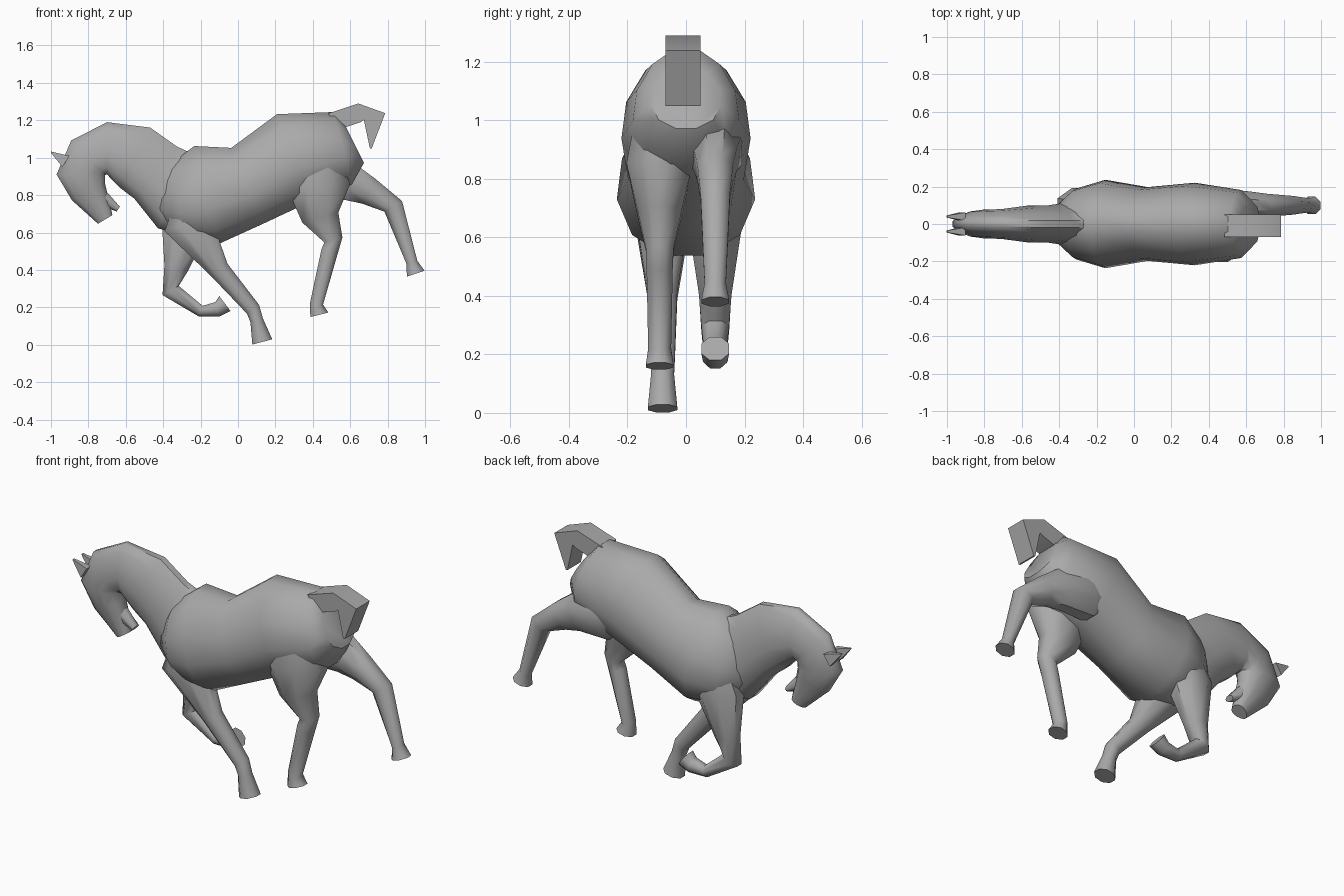
import bpy, bmesh, math
from mathutils import Vector

if "Cube" in bpy.data.objects:
    bpy.data.objects.remove(bpy.data.objects["Cube"], do_unlink=True)

grey = (.4, .4, .4, 1)
coat = bpy.data.materials.new("plain_grey")
coat.use_nodes = True
coat.diffuse_color = grey
coat.node_tree.nodes["Principled BSDF"].inputs["Base Color"].default_value = grey


def cross_section(bm, middle, tangent, radius, width, sides, egg):
    """Ring square to the path; egg makes its underside wider than its top."""
    up = Vector((tangent.z, 0, -tangent.x)) * radius
    across = Vector((0, width, 0))
    half_step = math.pi / sides
    ring = []
    for i in range(sides):
        angle = half_step * (2 * i + 1)
        swell = 1 - egg * math.cos(angle)
        offset = up * math.cos(angle) + across * math.sin(angle) * swell
        ring.append(bm.verts.new(middle + offset / math.cos(half_step)))
    return ring


def limb(name, path, y=0, ratio=.55, padding=.02, sides=8, egg=0):
    """Skin a side-on path of (x, z, radius); the width follows the radius."""
    bm = bmesh.new()
    middles = [Vector((x, y, z)) for x, z, radius in path]
    rings = []
    for i, (x, z, radius) in enumerate(path):
        before = middles[max(i - 1, 0)]
        after = middles[min(i + 1, len(path) - 1)]
        tangent = (after - before).normalized()
        width = padding + ratio * radius
        rings.append(cross_section(bm, middles[i], tangent, radius, width, sides, egg))
    for first, second in zip(rings, rings[1:]):
        for i in range(sides):
            j = (i + 1) % sides
            bm.faces.new((first[i], first[j], second[j], second[i]))
    bm.faces.new(rings[0])
    bm.faces.new(rings[-1])
    bmesh.ops.recalc_face_normals(bm, faces=bm.faces)
    mesh = bpy.data.meshes.new(name)
    bm.to_mesh(mesh)
    bm.free()
    mesh.materials.append(coat)
    part = bpy.data.objects.new(name, mesh)
    bpy.context.collection.objects.link(part)
    bpy.ops.object.select_all(action='DESELECT')
    part.select_set(True)
    bpy.context.view_layer.objects.active = part
    bpy.ops.object.shade_smooth_by_angle(angle=math.radians(50))


# Trunk, from rump to chest
limb("trunk", [(.62, 1.08, .12), (.56, 1.05, .2), (.3, 1, .25), (.05, .85, .22),
               (-.17, .8, .27), (-.32, .76, .21), (-.42, .75, .09)],
     ratio=.75, padding=.025, sides=12, egg=.15)

# Arched neck and lowered head, from shoulders to muzzle
limb("neck_and_head", [(-.2, .8, .24), (-.33, .82, .22), (-.44, .92, .18),
                       (-.55, 1, .18), (-.7, 1.05, .14), (-.8, 1, .13),
                       (-.84, .91, .13), (-.8, .82, .1), (-.71, .67, .045)],
     ratio=.4, sides=12, egg=.25)
limb("lower_jaw", [(-.75, .8, .05), (-.64, .725, .015)], ratio=.4)

# Ears
for side, label in ((1, "left"), (-1, "right")):
    limb(label + "_ear", [(-.92, .98, .035), (-1, 1.03, .003)],
         y=side * .04, ratio=.5, padding=.004, sides=4)

# Raised, square-cut tail
limb("tail", [(.5, 1.19, .05), (.65, 1.24, .05), (.73, 1.22, .06), (.71, 1.05, .005)],
     y=-.01, ratio=0, padding=.06, sides=4)

# Legs, each from inside the trunk down to the sole of the hoof
limb("front_right_leg", [(-.24, .8, .08), (-.27, .65, .13), (-.1, .4, .055), (.08, .19, .04),
                         (.1, .13, .035), (.13, .015, .055)], y=-.08)
limb("front_left_leg", [(-.26, .8, .08), (-.28, .65, .13), (-.33, .41, .065), (-.36, .29, .05),
                        (-.2, .18, .03), (-.11, .19, .04), (-.07, .22, .05)], y=.1)
limb("hind_right_leg", [(.42, 1.05, .1), (.43, .85, .17), (.44, .68, .1), (.51, .56, .05),
                        (.49, .5, .045), (.42, .22, .035), (.435, .16, .05)], y=-.09)
limb("hind_left_leg", [(.3, .95, .08), (.42, .9, .13), (.6, .87, .1), (.7, .82, .075),
                       (.83, .74, .055), (.93, .44, .03), (.95, .38, .05)], y=.1)
